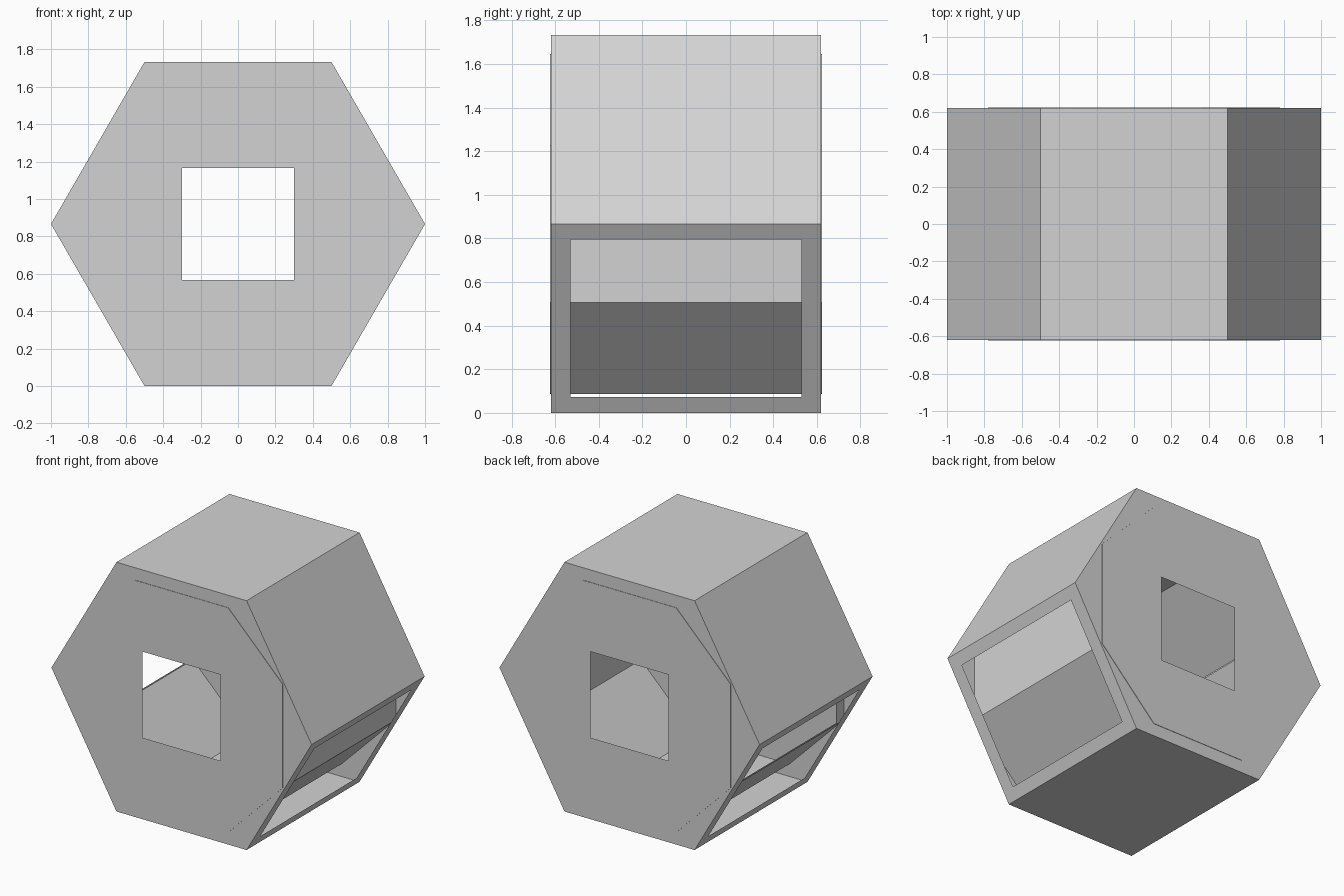
import bpy, bmesh, math
from mathutils import Vector

cube = bpy.data.objects.get("Cube")
if cube:
    bpy.data.objects.remove(cube, do_unlink=True)

CENTRE_Z = math.sqrt(3) / 2
HOLE = 0.3


def make_material(name, value):
    mat = bpy.data.materials.new(name)
    mat.use_nodes = True
    colour = (value, value, value, 1)
    mat.diffuse_color = colour
    mat.node_tree.nodes["Principled BSDF"].inputs["Base Color"].default_value = colour
    return mat


grey = make_material("plain grey", 0.65)


def ring(bm, points, y):
    """Closed loop of vertices at depth y, with its edges."""
    verts = [bm.verts.new((x, y, z + CENTRE_Z)) for x, z in points]
    return [bm.edges.new((a, b)) for a, b in zip(verts, verts[1:] + verts[:1])]


def wall(bm, a, b, depth, margins=None):
    """Flat side wall from profile point a to b, optionally with a window."""
    a, b = (Vector((p[0], 0, p[1] + CENTRE_Z)) for p in (a, b))
    back = Vector((0, depth, 0))

    def corners(start, end, reach):
        return [bm.verts.new(v) for v in
                (start - reach, end - reach, end + reach, start + reach)]

    outer = corners(a, b, back)
    if margins is None:
        bm.faces.new(outer)
        return
    along, side = margins
    step = (b - a).normalized() * along
    inner = corners(a + step, b - step, back - Vector((0, side, 0)))
    for i in range(4):
        j = (i + 1) % 4
        bm.faces.new((outer[i], outer[j], inner[j], inner[i]))


def drum(name, profile, depth, windows):
    """Hollow prism with a square hole in both end caps."""
    bm = bmesh.new()
    square = [(-HOLE, -HOLE), (HOLE, -HOLE), (HOLE, HOLE), (-HOLE, HOLE)]
    for y in (-depth, depth):
        edges = ring(bm, profile, y) + ring(bm, square, y)
        bmesh.ops.triangle_fill(bm, edges=edges, use_beauty=True)
    for i, a in enumerate(profile):
        wall(bm, a, profile[(i + 1) % len(profile)], depth, windows.get(i))
    bmesh.ops.remove_doubles(bm, verts=bm.verts, dist=0.0005)
    bmesh.ops.recalc_face_normals(bm, faces=bm.faces)
    mesh = bpy.data.meshes.new(name)
    bm.to_mesh(mesh)
    bm.free()
    mesh.materials.append(grey)
    obj = bpy.data.objects.new(name, mesh)
    bpy.context.collection.objects.link(obj)
    return obj


# Hexagonal outer shell, with windows in both lower slanted sides
hexagon = [(math.cos(math.radians(60 * k)), math.sin(math.radians(60 * k)))
           for k in range(6)]
drum("outer_shell", hexagon, 0.62, {3: (0.083, 0.09), 5: (0.083, 0.09)})

# Octagonal inner drum, open on its right wall
W, C = 0.78, 0.36
octagon = [(W, -C), (W, C), (C, W), (-C, W), (-W, C), (-W, -C), (-C, -W), (C, -W)]
drum("inner_drum", octagon, 0.623, {4: (0.01, 0.09)})
